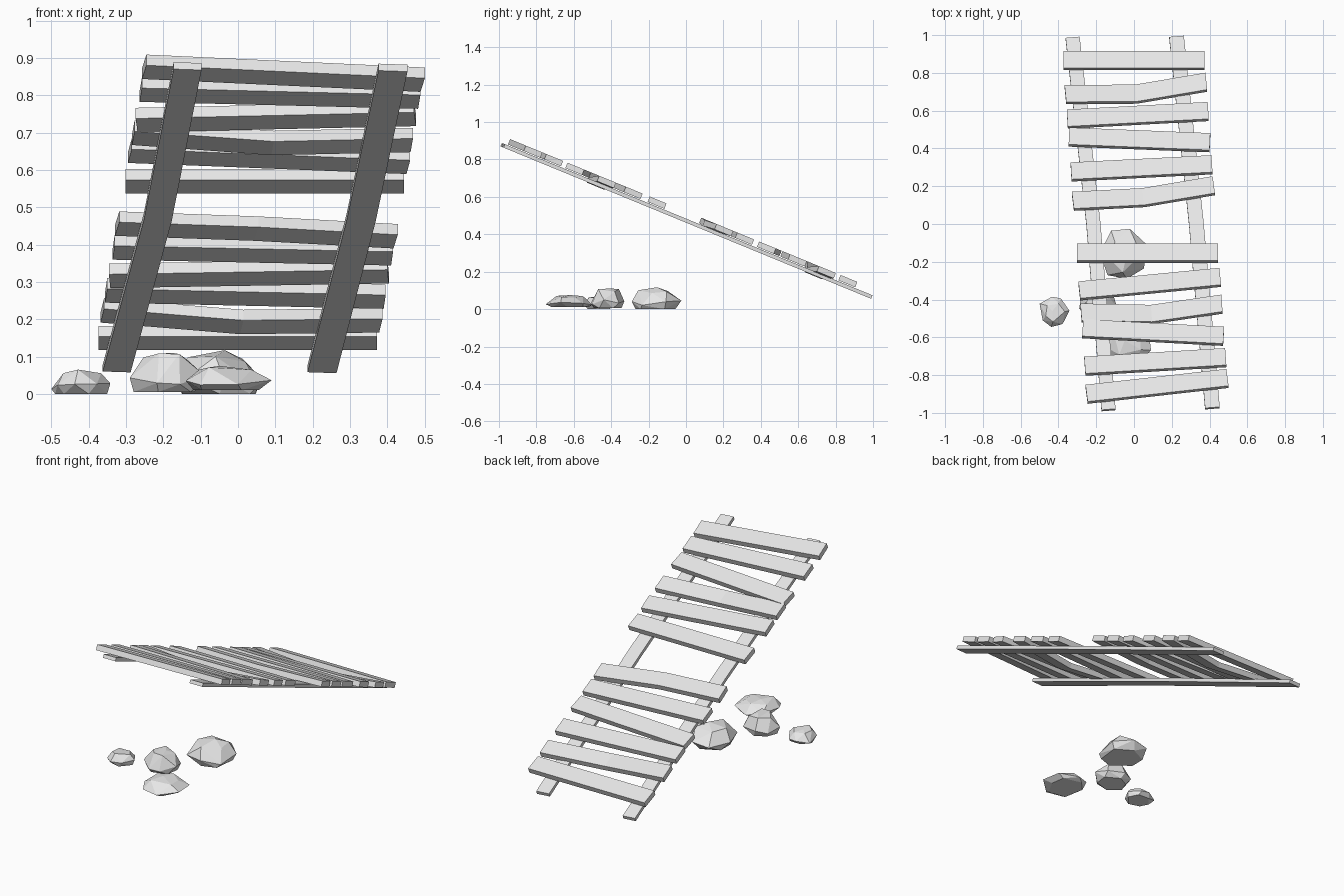
import bpy, bmesh, math, random
from mathutils import Vector

if "Cube" in bpy.data.objects:
    bpy.data.objects.remove(bpy.data.objects["Cube"])

TILT = math.radians(22.35)   # slope of the whole walkway
HEIGHT = 0.473               # rail height at the centre

grey = bpy.data.materials.new("weathered grey")
grey.use_nodes = True
grey.diffuse_color = (0.8, 0.8, 0.8, 1)
grey.node_tree.nodes["Principled BSDF"].inputs["Base Color"].default_value = grey.diffuse_color


def add_object(name, bm):
    bmesh.ops.recalc_face_normals(bm, faces=bm.faces)
    mesh = bpy.data.meshes.new(name)
    bm.to_mesh(mesh)
    bm.free()
    mesh.materials.append(grey)
    obj = bpy.data.objects.new(name, mesh)
    bpy.context.collection.objects.link(obj)
    return obj


def board(name, path, width, thick):
    """Rectangular board swept along a path of (x, y, lift), laid on the slope."""
    bm = bmesh.new()
    pts = [Vector((x, y / math.cos(TILT), z)) for x, y, z in path]
    along = (pts[-1] - pts[0]).normalized()
    side = Vector((-along.y, along.x, 0)).normalized() * width / 2
    up = Vector((0, 0, thick / 2))
    rings = [[bm.verts.new(p + s) for s in (side + up, up - side, -side - up, side - up)]
             for p in pts]
    for a, b in zip(rings, rings[1:]):
        for i in range(4):
            j = (i + 1) % 4
            bm.faces.new((a[i], a[j], b[j], b[i]))
    bm.faces.new(rings[0])
    bm.faces.new(rings[-1])
    obj = add_object(name, bm)
    obj.rotation_euler.x = -TILT
    obj.location.z = HEIGHT


def rock(name, low, high, seed):
    """Faceted boulder: convex hull of jittered rings, fitted to a box."""
    rng = random.Random(seed)
    bm = bmesh.new()
    for count, radius, z in ((6, 0.8, 0), (7, 1, 0.3), (5, 0.62, 0.85), (1, 0.15, 1)):
        turn = rng.uniform(0, math.tau)
        for i in range(count):
            a = turn + math.tau * (i + rng.uniform(-0.2, 0.2)) / count
            r = radius * rng.uniform(0.88, 1.05)
            dz = rng.uniform(-0.12, 0.12) if z else 0
            bm.verts.new((r * math.cos(a), r * math.sin(a), z + dz))
    hull = bmesh.ops.convex_hull(bm, input=bm.verts)
    loose = {v for v in hull["geom_interior"] if isinstance(v, bmesh.types.BMVert)}
    bmesh.ops.delete(bm, geom=list(loose), context='VERTS')
    bmesh.ops.dissolve_limit(bm, angle_limit=math.radians(9), verts=bm.verts, edges=bm.edges)
    for k in range(3):
        vals = [v.co[k] for v in bm.verts]
        lo, span = min(vals), max(vals) - min(vals)
        for v in bm.verts:
            v.co[k] = low[k] + (v.co[k] - lo) / span * (high[k] - low[k])
    add_object(name, bm)


# Two long rails under the planks, slightly bowed
board("right_rail", [(-0.135, -0.985, 0), (-0.215, 0, 0), (-0.325, 0.985, 0)], 0.075, 0.02)
board("left_rail", [(0.415, -0.975, 0), (0.33, 0, 0), (0.225, 0.99, 0)], 0.078, 0.02)

# Cross planks: depth at the right end and the left end, from low to high
planks = [(0.87, 0.87), (0.69, 0.755), (0.56, 0.60), (0.465, 0.435), (0.28, 0.318), (0.125, 0.207),
          (-0.15, -0.15), (-0.35, -0.278), (-0.467, -0.42), (-0.55, -0.59), (-0.748, -0.703),
          (-0.897, -0.813)]
sag = {1: 0.028, 5: 0.005, 8: 0.028}   # cracked planks dip in the middle
for i, (y_right, y_left) in enumerate(planks):
    y_mid = (y_right + y_left) / 2
    x_mid = 0.061 - 0.071 * y_mid
    lift = 0.03
    path = [(x_mid - 0.373, y_right - 0.016, lift), (x_mid + 0.373, y_left - 0.016, lift)]
    if i in sag:
        path.insert(1, (x_mid, y_mid - 0.036, lift - sag[i]))
    board(f"plank_{i + 1}", path, 0.097, 0.031)

# Boulders on the ground
rock("large_rock", (-0.18, -0.29, 0), (0.065, -0.025, 0.117), 3)
rock("middle_rock", (-0.29, -0.51, 0.005), (-0.09, -0.33, 0.11), 8)
rock("flat_rock", (-0.14, -0.75, 0.01), (0.09, -0.50, 0.075), 5)
rock("small_rock", (-0.5, -0.545, 0), (-0.342, -0.385, 0.065), 12)
